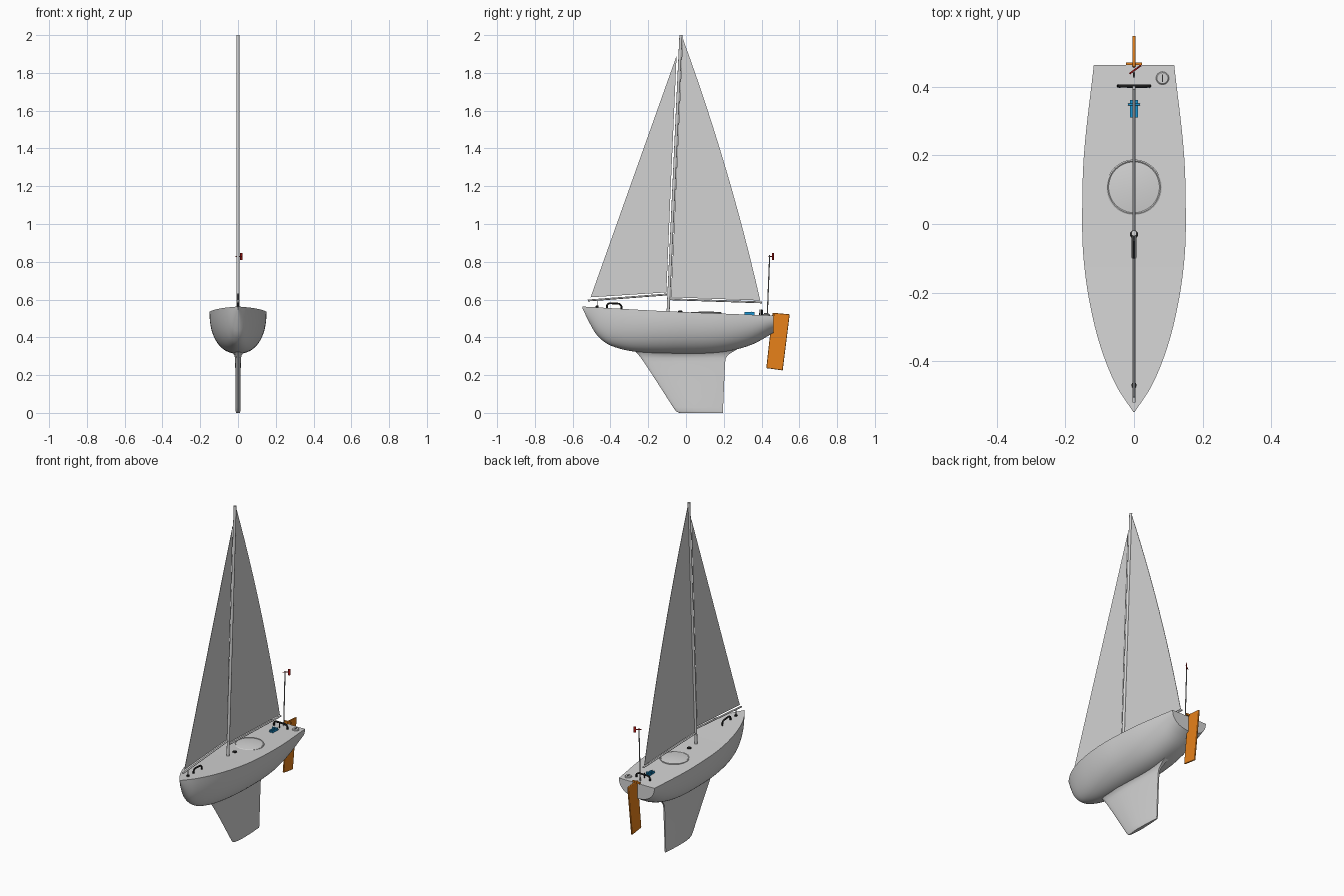
import bpy, bmesh, math
from mathutils import Vector

if "Cube" in bpy.data.objects:
    bpy.data.objects.remove(bpy.data.objects["Cube"])


def material(name, rgb):
    m = bpy.data.materials.new(name)
    m.diffuse_color = (*rgb, 1)
    m.use_nodes = True
    m.node_tree.nodes["Principled BSDF"].inputs["Base Color"].default_value = m.diffuse_color
    return m


GREY = material("pale_grey", (0.65, 0.65, 0.65))
ORANGE = material("orange", (0.8, 0.22, 0.01))
BLACK = material("black", (0.012, 0.012, 0.012))
BLUE = material("blue", (0.01, 0.3, 0.65))
RED = material("red", (0.5, 0.01, 0.008))
METAL = material("mid_grey", (0.35, 0.35, 0.35))


def finish(name, bm, mat, angle=35):
    bmesh.ops.recalc_face_normals(bm, faces=bm.faces)
    me = bpy.data.meshes.new(name)
    bm.to_mesh(me)
    bm.free()
    ob = bpy.data.objects.new(name, me)
    bpy.context.collection.objects.link(ob)
    me.materials.append(mat)
    bpy.ops.object.select_all(action='DESELECT')
    ob.select_set(True)
    bpy.context.view_layer.objects.active = ob
    bpy.ops.object.shade_smooth_by_angle(angle=math.radians(angle))
    return ob


def curve_at(pts, t):
    """Smooth interpolation through (t, value) points."""
    n = len(pts)

    def slope(k):
        a, b = pts[max(k - 1, 0)], pts[min(k + 1, n - 1)]
        return (b[1] - a[1]) / (b[0] - a[0])
    t = min(max(t, pts[0][0]), pts[-1][0])
    i = next(k for k in range(n - 1) if t <= pts[k + 1][0])
    (t0, v0), (t1, v1) = pts[i], pts[i + 1]
    h = t1 - t0
    u = (t - t0) / h
    return ((2*u**3 - 3*u**2 + 1) * v0 + (u**3 - 2*u**2 + u) * h * slope(i)
            + (3*u**2 - 2*u**3) * v1 + (u**3 - u**2) * h * slope(i + 1))


def loft(name, rings, mat, angle=35):
    bm = bmesh.new()
    vs = [[bm.verts.new(p) for p in r] for r in rings]
    n = len(rings[0])
    for a, b in zip(vs, vs[1:]):
        for i in range(n):
            j = (i + 1) % n
            bm.faces.new((a[i], a[j], b[j], b[i]))
    bm.faces.new(vs[0])
    bm.faces.new(vs[-1])
    return finish(name, bm, mat, angle)


def rod(name, path, r, mat, sides=12):
    """Round bar along a path of points."""
    pts = [Vector(p) for p in path]
    rings = []
    for i, p in enumerate(pts):
        d = (pts[min(i + 1, len(pts) - 1)] - pts[max(i - 1, 0)]).normalized()
        u = d.cross(Vector((0.31, 0.17, 0.9) if abs(d.z) < 0.8 else (1, 0, 0))).normalized()
        w = d.cross(u)
        rings.append([p + r * (u * math.cos(a) + w * math.sin(a))
                      for a in (2 * math.pi * k / sides for k in range(sides))])
    return loft(name, rings, mat, 50)


def plate(name, outline, thick, mat, bevel=0):
    """Flat plate standing on the centre plane, outline in (y, z)."""
    ob = loft(name, [[(s * thick / 2, y, z) for y, z in outline] for s in (-1, 1)], mat)
    if bevel:
        b = ob.modifiers.new("bevel", 'BEVEL')
        b.width, b.segments = bevel, 2
    return ob


def turned(name, x, y, z, profile, mat, sides=32):
    """Lathe a (radius, height) profile about a vertical axis."""
    rings = [[(x + r * math.cos(a), y + r * math.sin(a), z + h)
              for a in (2 * math.pi * k / sides for k in range(sides))] for r, h in profile]
    return loft(name, rings, mat)


def box(name, c, s, mat):
    bm = bmesh.new()
    bmesh.ops.create_cube(bm, size=1)
    for v in bm.verts:
        v.co = Vector(c) + Vector([a * b for a, b in zip(v.co, s)])
    return finish(name, bm, mat)


def deck(y):
    return curve_at([(-0.548, 0.563), (-0.1, 0.538), (0.464, 0.515)], y)


# Hull: rounded sections lofted from bow to transom
WIDTH = [(-0.548, 0.002), (-0.467, 0.054), (-0.35, 0.1), (-0.22, 0.131), (-0.1, 0.147),
         (0, 0.151), (0.2, 0.146), (0.464, 0.117)]
BOTTOM = [(-0.548, 0.553), (-0.51, 0.475), (-0.47, 0.41), (-0.40, 0.357), (-0.26, 0.323),
          (0, 0.313), (0.2, 0.323), (0.35, 0.362), (0.464, 0.425)]
rings = []
for i in range(49):
    y = -0.548 + 1.012 * (i / 48) ** 1.35
    w, top, low = curve_at(WIDTH, y), deck(y), curve_at(BOTTOM, y)
    ring = []
    for k in range(33):
        a = math.pi * k / 32
        c, s = math.cos(a), math.sin(a)
        ring.append((w * math.copysign(abs(c) ** 0.9, c), y, top - (top - low) * abs(s) ** 0.9))
    rings.append(ring)
loft("hull", rings, GREY)

# Fin keel, flared into the hull at the root
LEAD = [(0, -0.035), (0.008, -0.052), (0.03, -0.068), (0.15, -0.145), (0.29, -0.238), (0.345, -0.285)]
TRAIL = [(0, 0.195), (0.2, 0.204), (0.28, 0.209), (0.305, 0.221), (0.345, 0.285)]
THICK = [(0, 0.010), (0.01, 0.0125), (0.28, 0.0155), (0.31, 0.022), (0.345, 0.055)]
rings = []
for z in (0, 0.004, 0.01, 0.03, 0.08, 0.15, 0.22, 0.27, 0.29, 0.305, 0.318, 0.33, 0.345):
    a, b, t = (curve_at(c, z) for c in (LEAD, TRAIL, THICK))
    half = [(u, t * min(1, (u / 0.3) ** 0.5 if u < 0.3 else 1 - 0.7 * ((u - 0.3) / 0.7) ** 2))
            for u in (0, 0.01, 0.04, 0.1, 0.2, 0.3, 0.45, 0.6, 0.75, 0.9, 1)]
    rings.append([(x, a + (b - a) * u, z) for u, x in half]
                 + [(-x, a + (b - a) * u, z) for u, x in half[:0:-1]])
loft("keel", rings, GREY, 45)

# Mast, booms and sails
rod("mast", [(0, -0.095, 0.53), (0, -0.027, 2.0)], 0.008, GREY, 20)
rod("main_boom", [(0, -0.095, 0.602), (0, 0.402, 0.585)], 0.005, GREY)
rod("jib_boom", [(0, -0.52, 0.595), (0, -0.1, 0.627)], 0.005, GREY)
leech = []
for k in range(13):
    u = k / 12
    bulge = 0.09 * u * (1 - u)
    leech.append((-0.018 + 0.411 * u + bulge, 1.985 - 1.39 * u + 0.25 * bulge))
plate("mainsail", [(-0.08, 0.612)] + leech, 0.002, GREY)
plate("jib", [(-0.505, 0.612), (-0.05, 1.89), (-0.078, 1.26), (-0.104, 0.638)], 0.002, GREY)
rod("jib_fitting", [(0, -0.47, deck(-0.47)), (0, -0.47, 0.6)], 0.002, METAL, 8)

# Rudder with its hinge bar on the transom
plate("rudder", [(0.458, 0.53), (0.549, 0.522), (0.512, 0.225), (0.425, 0.237)], 0.009, ORANGE, 0.003)
box("rudder_hinge", (0, 0.467, 0.522), (0.046, 0.008, 0.012), ORANGE)

# Black carrying handles: one fore-and-aft at the bow, one across the stern
def arch(cx, h, half):
    return [(cx + half * max(-1, min(1, 1.15 * math.cos(a))), h * min(1, 1.25 * math.sin(a)))
            for a in (math.pi * k / 16 for k in range(17))]


rod("bow_handle", [(0, s, deck(s) + h) for s, h in arch(-0.38, 0.026, 0.038)], 0.005, BLACK)
rod("stern_handle", [(s, 0.402, deck(0.4) + h) for s, h in arch(0, 0.026, 0.045)], 0.005, BLACK)

# Deck fittings
turned("hatch", 0, 0.107, deck(0.107) - 0.005,
       [(0.081, 0), (0.081, 0.008), (0.077, 0.010), (0.074, 0.008), (0.05, 0.011), (0.02, 0.0125), (0.002, 0.013)],
       GREY, 48)
turned("bow_eye", 0, -0.47, deck(-0.47) - 0.003, [(0.008, 0), (0.008, 0.010), (0.005, 0.012)], BLACK, 16)
turned("mast_fairlead", 0, -0.03, deck(-0.03) - 0.003, [(0.012, 0), (0.012, 0.007), (0.007, 0.010)], BLACK, 20)
turned("drain_cap", 0.083, 0.425, deck(0.425) - 0.003, [(0.019, 0), (0.019, 0.006), (0.016, 0.009)], GREY, 24)
box("drain_cap_grip", (0.083, 0.425, deck(0.425) + 0.008), (0.004, 0.022, 0.006), METAL)

# Blue sheet cleat
box("cleat_base", (0, 0.336, deck(0.336) + 0.001), (0.024, 0.052, 0.006), BLUE)
for s in (-1, 1):
    box("cleat_cheek", (s * 0.008, 0.336, deck(0.336) + 0.007), (0.006, 0.052, 0.012), BLUE)
rod("cleat_pin", [(-0.018, 0.348, 0.534), (0.018, 0.348, 0.534)], 0.003, BLUE, 8)
rod("sheet_post", [(0, 0.39, deck(0.39)), (0, 0.392, 0.548)], 0.003, BLACK, 8)

# Wind vane on a thin pole
rod("vane_pole", [(0, 0.43, 0.51), (0, 0.443, 0.835)], 0.003, METAL, 8)
rod("vane_arm", [(-0.013, 0.438, 0.828), (0.02, 0.462, 0.828)], 0.0025, RED, 8)
loft("vane_tail", [[(x + d, y - d, z) for x, y, z in
     ((0.012, 0.456, 0.81), (0.022, 0.464, 0.81), (0.022, 0.464, 0.846), (0.012, 0.456, 0.846))]
     for d in (-0.001, 0.001)], RED)
